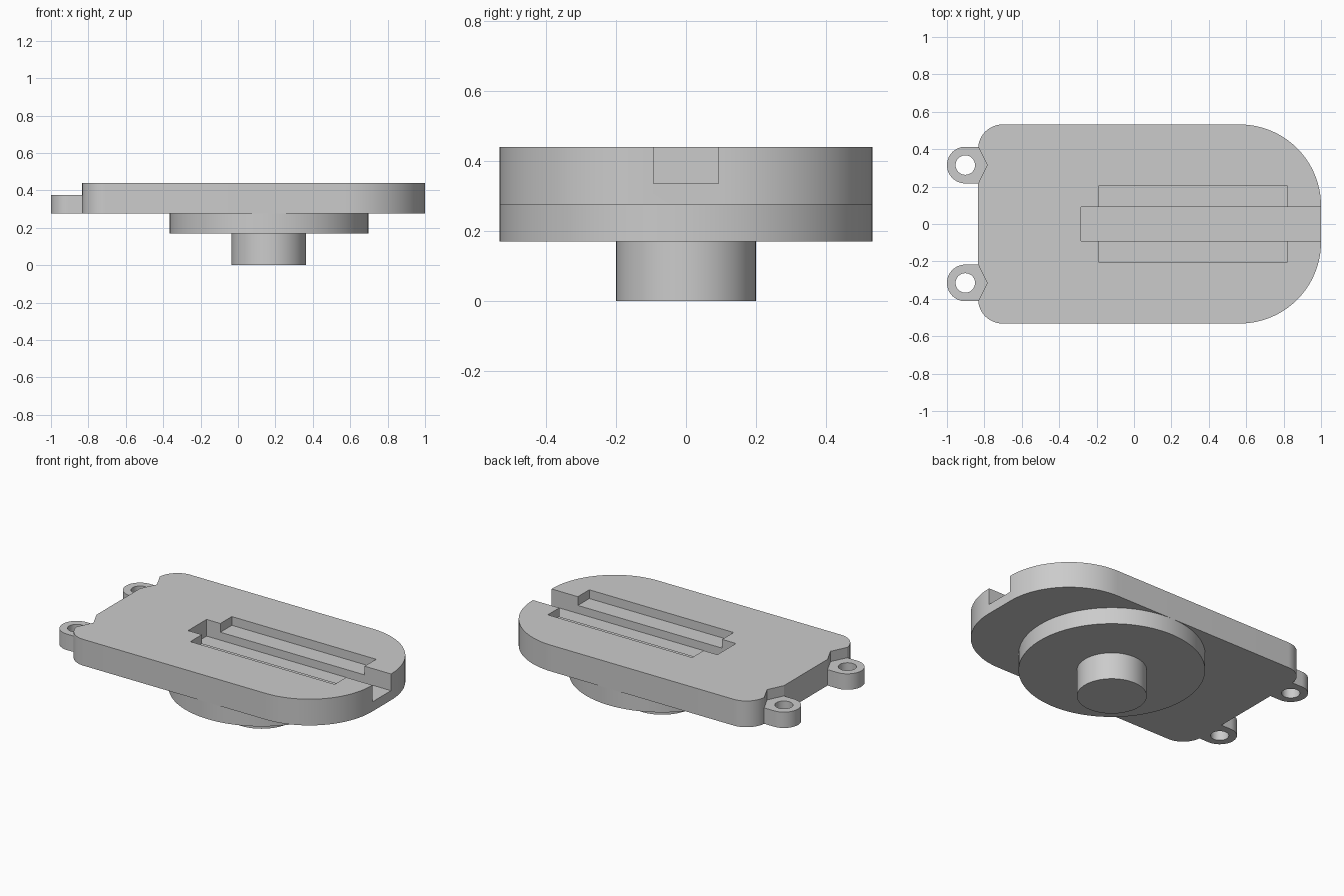
import bpy
import bmesh
from math import cos, sin, pi, radians

cube = bpy.data.objects.get("Cube")
if cube:
    bpy.data.objects.remove(cube, do_unlink=True)

# Single grey finish
grey = bpy.data.materials.new("plain_grey")
grey.use_nodes = True
colour = (0.6, 0.6, 0.6, 1)
grey.diffuse_color = colour
grey.node_tree.nodes["Principled BSDF"].inputs["Base Color"].default_value = colour


def arc(cx, cy, r, start, end, steps):
    angles = [radians(start + (end - start) * i / steps) for i in range(steps + 1)]
    return [(cx + r * cos(a), cy + r * sin(a)) for a in angles]


def circle(cx, cy, r, steps=96):
    return arc(cx, cy, r, 0, 360, steps)[:-1]


def box(x0, x1, y0, y1):
    return [(x0, y0), (x1, y0), (x1, y1), (x0, y1)]


def prism(name, outline, z0, z1):
    """Extrude a counter-clockwise outline from z0 up to z1."""
    bm = bmesh.new()
    base = bm.faces.new([bm.verts.new((x, y, z0)) for x, y in outline])
    top = bmesh.ops.extrude_face_region(bm, geom=[base])["geom"]
    verts = [g for g in top if isinstance(g, bmesh.types.BMVert)]
    bmesh.ops.translate(bm, verts=verts, vec=(0, 0, z1 - z0))
    bmesh.ops.recalc_face_normals(bm, faces=bm.faces)
    mesh = bpy.data.meshes.new(name)
    bm.to_mesh(mesh)
    bm.free()
    mesh.materials.append(grey)
    obj = bpy.data.objects.new(name, mesh)
    bpy.context.collection.objects.link(obj)
    return obj


def select(obj):
    bpy.ops.object.select_all(action="DESELECT")
    obj.select_set(True)
    bpy.context.view_layer.objects.active = obj


def cut(obj, outline, z0, z1):
    """Subtract a prism and discard the cutter."""
    cutter = prism("cutter", outline, z0, z1)
    cutter.hide_render = True
    mod = obj.modifiers.new("cut", "BOOLEAN")
    mod.operation = "DIFFERENCE"
    mod.solver = "EXACT"
    mod.object = cutter
    select(obj)
    bpy.ops.object.modifier_apply(modifier=mod.name)
    bpy.data.objects.remove(cutter, do_unlink=True)


HALF = 0.532           # half width of plate, and flange radius
LEFT, RIGHT = -0.833, 1.0
BOTTOM, TOP = 0.275, 0.44
EAR_TOP, EAR_Y, EAR_R = 0.375, 0.315, 0.098
BIG, SMALL = 0.435, 0.13

# Plate with large rounded corners at one end and small ones at the other
outline = (arc(RIGHT - BIG, HALF - BIG, BIG, 0, 90, 32)
           + arc(LEFT + SMALL, HALF - SMALL, SMALL, 90, 180, 16)
           + arc(LEFT + SMALL, SMALL - HALF, SMALL, 180, 270, 16)
           + arc(RIGHT - BIG, BIG - HALF, BIG, 270, 360, 32))
plate = prism("plate", outline, BOTTOM, TOP)

# Deep slot open at the end, crossed by a wider shallow pocket
cut(plate, box(-0.283, 1.1, -0.092, 0.092), 0.335, 0.6)
cut(plate, box(-0.187, 0.817, -0.206, 0.206), 0.385, 0.6)

parts = [plate]
for side, name in ((1, "back"), (-1, "front")):
    y = side * EAR_Y
    # V-shaped relief in the plate above the ear
    cut(plate, [(LEFT - 0.1, y - EAR_R), (LEFT, y - EAR_R), (-0.785, y),
                (LEFT, y + EAR_R), (LEFT - 0.1, y + EAR_R)], EAR_TOP, 0.6)
    # Mounting ear with a through hole
    ear = prism(name + "_mounting_ear",
                arc(EAR_R - 1, y, EAR_R, 90, 270, 32)
                + [(LEFT + 0.02, y - EAR_R), (LEFT + 0.02, y + EAR_R)],
                BOTTOM, EAR_TOP)
    cut(ear, circle(EAR_R - 1, y, 0.052, 48), 0.2, 0.5)
    parts.append(ear)

# Round flange and boss underneath
parts.append(prism("flange", circle(0.165, 0, HALF), 0.17, BOTTOM))
parts.append(prism("boss", circle(0.165, 0, 0.199), 0, 0.17))

for part in parts:
    select(part)
    bpy.ops.object.shade_smooth_by_angle(angle=radians(25))
